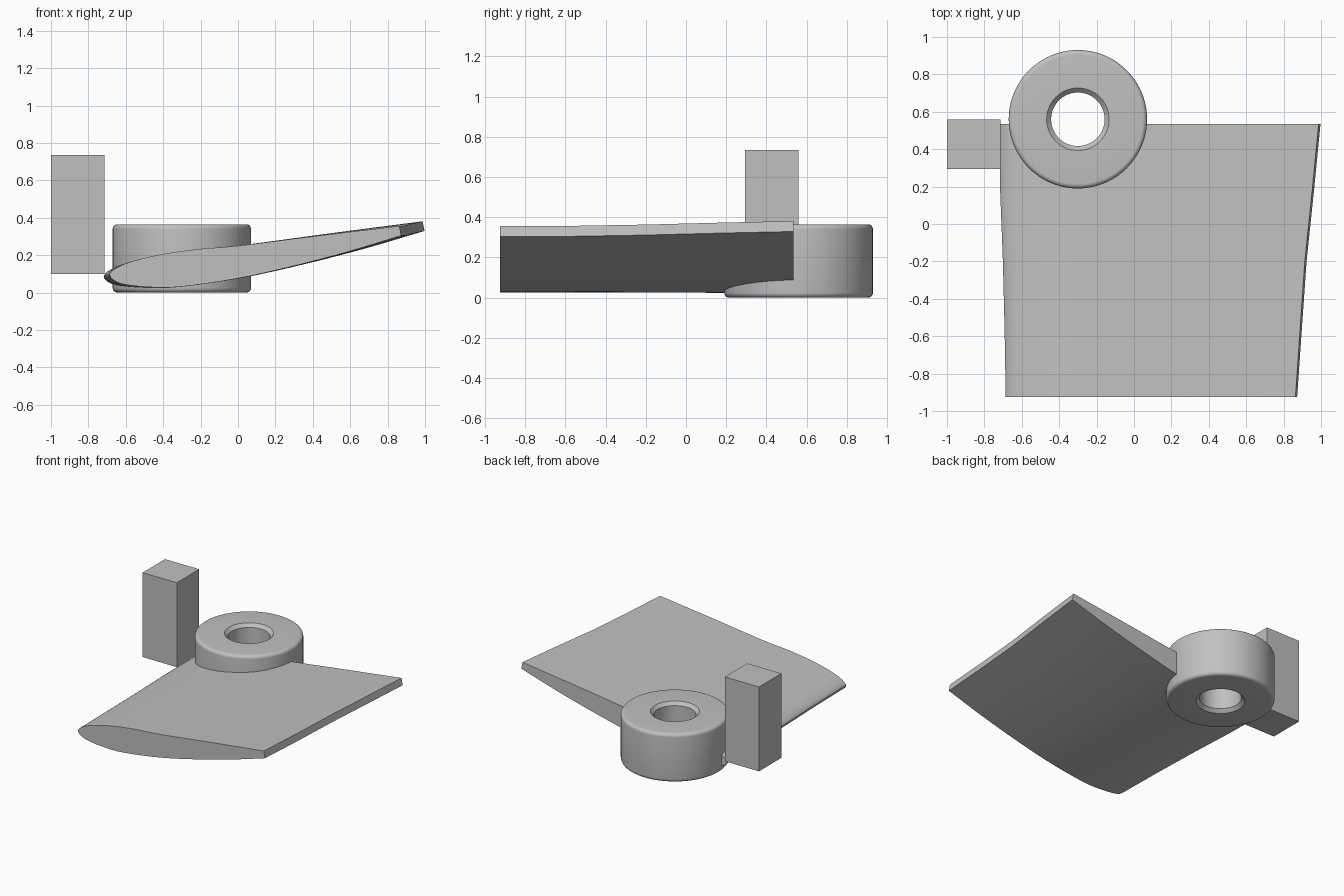
import bpy, bmesh, math
from mathutils import Vector

if "Cube" in bpy.data.objects:
    bpy.data.objects.remove(bpy.data.objects["Cube"], do_unlink=True)

grey = bpy.data.materials.new("plain grey")
grey.use_nodes = True
grey.diffuse_color = (0.53, 0.53, 0.53, 1)
grey.node_tree.nodes["Principled BSDF"].inputs["Base Color"].default_value = grey.diffuse_color


def finish(bm, name, smooth=True):
    bmesh.ops.recalc_face_normals(bm, faces=bm.faces)
    mesh = bpy.data.meshes.new(name)
    bm.to_mesh(mesh)
    bm.free()
    mesh.materials.append(grey)
    obj = bpy.data.objects.new(name, mesh)
    bpy.context.collection.objects.link(obj)
    if smooth:
        bpy.ops.object.select_all(action="DESELECT")
        obj.select_set(True)
        bpy.context.view_layer.objects.active = obj
        bpy.ops.object.shade_smooth_by_angle(angle=math.radians(30))
    return obj


def loft(bm, rings, closed):
    """Skin equal-length rings; cap the ends unless the rings form a closed loop."""
    loops = [[bm.verts.new(p) for p in ring] for ring in rings]
    pairs = list(zip(loops, loops[1:]))
    if closed:
        pairs.append((loops[-1], loops[0]))
    for a, b in pairs:
        for i in range(len(a)):
            j = (i + 1) % len(a)
            bm.faces.new((a[i], a[j], b[j], b[i]))
    if not closed:
        bm.faces.new(loops[0])
        bm.faces.new(loops[-1])


def spline(points, steps):
    """Catmull-Rom curve through 2D points."""
    pts = [Vector(p) for p in points]
    pts = [2 * pts[0] - pts[1]] + pts + [2 * pts[-1] - pts[-2]]
    out = []
    for a, b, c, d in zip(pts, pts[1:], pts[2:], pts[3:]):
        for k in range(steps):
            t = k / steps
            out.append(0.5 * (2 * b + (c - a) * t + (2 * a - 5 * b + 4 * c - d) * t ** 2
                              + (3 * b - a - 3 * c + d) * t ** 3))
    return out + [pts[-2]]


HUB = Vector((-0.30, 0.56, 0))
R_OUT, R_BORE, HEIGHT, FILLET, CHAMFER = 0.37, 0.143, 0.365, 0.025, 0.024

# Blade: aerofoil section, from the trailing edge over the nose and back
section = spline([(1, .356), (.7, .3), (.443, .25), (.31, .233), (.184, .206), (.09, .172),
                  (.03, .138), (0, .098), (.018, .062), (.06, .041), (.15, .028), (.25, .032),
                  (.44, .075), (.63, .14), (.82, .217), (1.006, .304)], 4)
# Stations along the span: y, nose x, tail x, twist
stations = [(-.925, -.686, .863, 0), (-.56, -.692, .888, .05), (-.2, -.701, .913, .3),
            (.185, -.716, .953, .7), (.535, -.718, .987, 1)]
bm = bmesh.new()
loft(bm, [[(nose + (tail - nose) * u, y, z + twist * (.035 * u - .01)) for u, z in section]
          for y, nose, tail, twist in stations], False)
blade = finish(bm, "blade")

# Clearance through the blade, hidden inside the hub wall
bm = bmesh.new()
bmesh.ops.create_cone(bm, cap_ends=True, segments=64, radius1=0.25, radius2=0.25, depth=2)
cutter = finish(bm, "bore_cutter", False)
cutter.location = HUB
cutter.hide_render = True
cutter.hide_viewport = True
cut = blade.modifiers.new("bore", "BOOLEAN")
cut.operation = "DIFFERENCE"
cut.solver = "EXACT"
cut.object = cutter

# Hub: turned ring with rounded rims and a chamfered bore
half = []
for k in range(7):
    a = math.pi / 2 * k / 6
    half.append((R_OUT - FILLET * (1 - math.cos(a)), HEIGHT - FILLET * (1 - math.sin(a))))
half += [(R_BORE + CHAMFER, HEIGHT), (R_BORE, HEIGHT - CHAMFER)]
profile = half + [(r, HEIGHT - z) for r, z in reversed(half)]
bm = bmesh.new()
SEGMENTS = 96
angles = [math.tau * i / SEGMENTS for i in range(SEGMENTS)]
loft(bm, [[(HUB.x + r * math.cos(a), HUB.y + r * math.sin(a), z) for r, z in profile]
          for a in angles], True)
finish(bm, "hub_ring")

# Upright block beside the nose
low, high = Vector((-1, .293, .1)), Vector((-.715, .56, .735))
bm = bmesh.new()
bmesh.ops.create_cube(bm, size=1)
bmesh.ops.scale(bm, vec=high - low, verts=bm.verts)
bmesh.ops.translate(bm, vec=(low + high) / 2, verts=bm.verts)
finish(bm, "upright_block", False)
